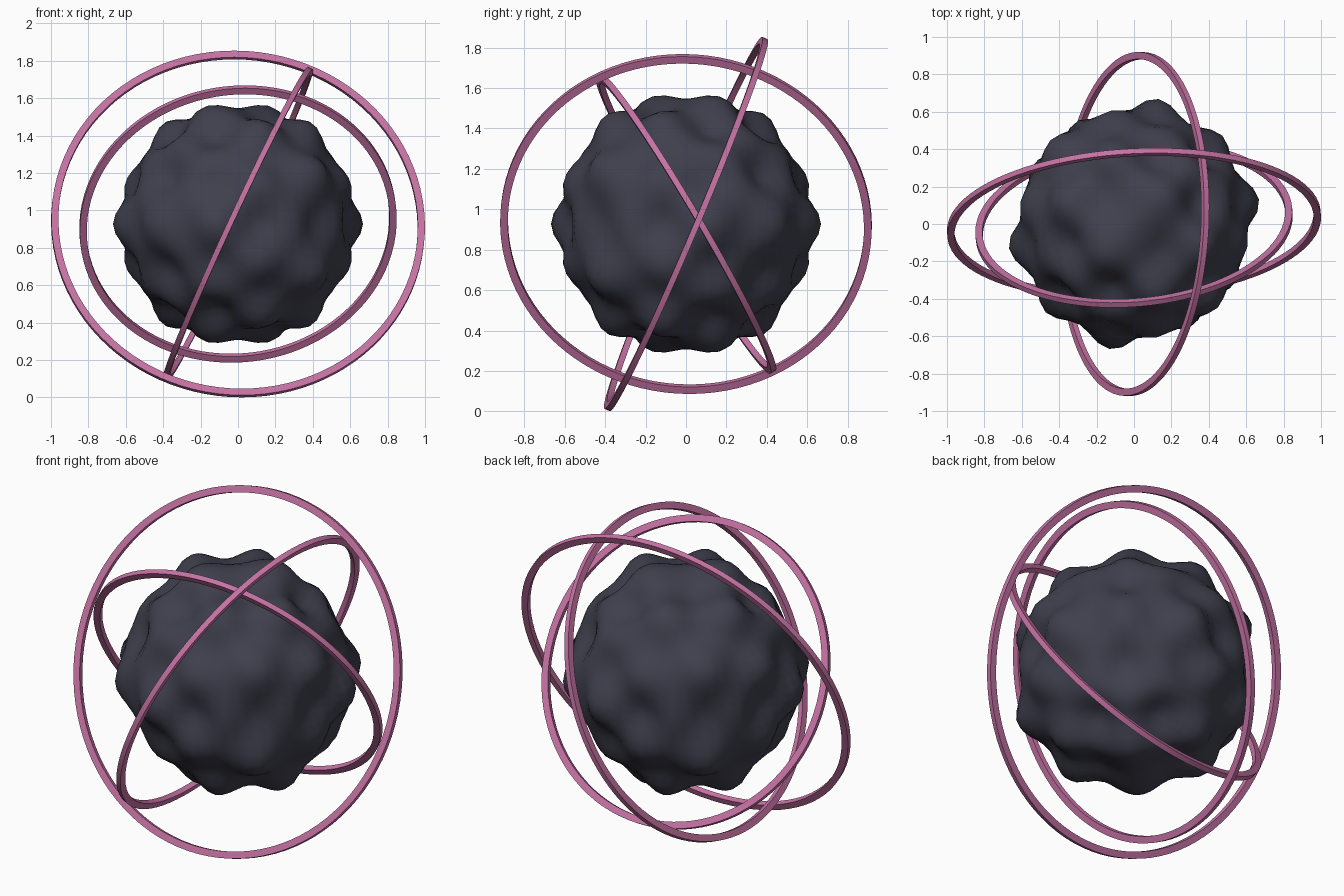
import bpy, bmesh, math
from mathutils import Vector

if "Cube" in bpy.data.objects:
    bpy.data.objects.remove(bpy.data.objects["Cube"])

CENTRE = Vector((0, 0, 0.927))


def material(name, rgb):
    m = bpy.data.materials.new(name)
    m.diffuse_color = (*rgb, 1)
    m.use_nodes = True
    m.node_tree.nodes["Principled BSDF"].inputs["Base Color"].default_value = m.diffuse_color
    return m


dark = material("dark slate", (0.05, 0.05, 0.075))
pink = material("dusty pink", (0.56, 0.17, 0.37))


def add_object(name, bm, mat, angle):
    bmesh.ops.recalc_face_normals(bm, faces=bm.faces)
    mesh = bpy.data.meshes.new(name)
    bm.to_mesh(mesh)
    bm.free()
    mesh.materials.append(mat)
    ob = bpy.data.objects.new(name, mesh)
    ob.location = CENTRE
    bpy.context.collection.objects.link(ob)
    bpy.ops.object.select_all(action='DESELECT')
    ob.select_set(True)
    bpy.context.view_layer.objects.active = ob
    bpy.ops.object.shade_smooth_by_angle(angle=math.radians(angle))
    return ob


# Lumpy core: sphere pushed in and out by a product of waves
RADIUS, AMOUNT, K = 0.62, 0.07, 7.5
bm = bmesh.new()
bmesh.ops.create_uvsphere(bm, u_segments=64, v_segments=40, radius=1)
for v in bm.verts:
    n = v.co.normalized()
    wave = math.sin(K * n.x) * math.sin(K * n.y) * math.cos(K * n.z)
    v.co = n * (RADIUS + AMOUNT * wave)
add_object("lumpy_core", bm, dark, 80)


# Three flat-sided orbit rings, each given by its outer radius and axis direction
def ring(name, outer, axis, width=0.038, depth=0.03, steps=96):
    inner, h = outer - width, depth / 2
    section = [(inner, -h), (outer, -h), (outer, h), (inner, h)]
    bm = bmesh.new()
    loops = []
    for i in range(steps):
        a = math.tau * i / steps
        loops.append([bm.verts.new((r * math.cos(a), r * math.sin(a), z)) for r, z in section])
    for i in range(steps):
        p, q = loops[i - 1], loops[i]
        for k in range(4):
            bm.faces.new((p[k - 1], q[k - 1], q[k], p[k]))
    ob = add_object(name, bm, pink, 30)
    ob.rotation_euler = Vector(axis).to_track_quat('Z', 'Y').to_euler()


ring("outer_ring", 1.0, (-0.05, 0.92, -0.39))
ring("middle_ring", 0.92, (0.905, -0.043, -0.42))
ring("inner_ring", 0.85, (-0.077, 0.86, 0.505))
